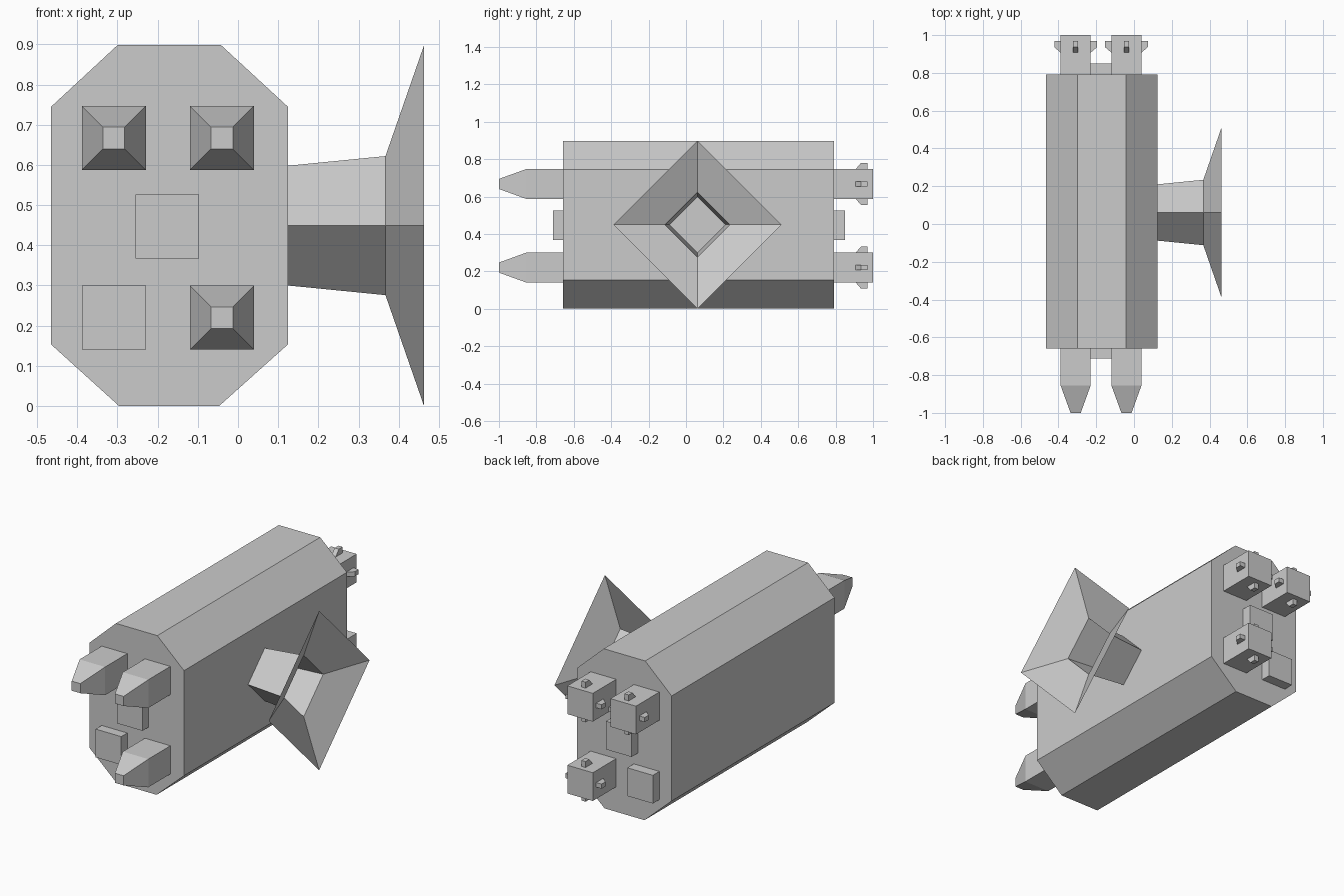
import bpy, bmesh
from math import cos, sin, pi
from mathutils import Matrix, Vector

if "Cube" in bpy.data.objects:
    bpy.data.objects.remove(bpy.data.objects["Cube"], do_unlink=True)

grey = bpy.data.materials.new("light grey")
grey.use_nodes = True
grey.diffuse_color = (0.6, 0.6, 0.6, 1)
grey.node_tree.nodes["Principled BSDF"].inputs["Base Color"].default_value = (0.6, 0.6, 0.6, 1)


def loft(name, rings, caps=True):
    """Join matching rings of points into a flat-faced shell."""
    bm = bmesh.new()
    loops = [[bm.verts.new(p) for p in ring] for ring in rings]
    n = len(loops[0])
    for a, b in zip(loops, loops[1:]):
        for i in range(n):
            j = (i + 1) % n
            bm.faces.new((a[i], a[j], b[j], b[i]))
    if caps:
        bm.faces.new(loops[0])
        bm.faces.new(loops[-1])
    bmesh.ops.recalc_face_normals(bm, faces=bm.faces)
    mesh = bpy.data.meshes.new(name)
    bm.to_mesh(mesh)
    bm.free()
    mesh.materials.append(grey)
    obj = bpy.data.objects.new(name, mesh)
    bpy.context.collection.objects.link(obj)
    return obj


def square(x, y, z, half):
    """Square ring facing along y."""
    return [(x + sx * half, y, z + sz * half)
            for sx, sz in ((-1, -1), (1, -1), (1, 1), (-1, 1))]


# Long octagonal hull
FRONT, BACK = -0.658, 0.792
profile = [(-0.465, 0.153), (-0.465, 0.745), (-0.3, 0.898), (-0.042, 0.898),
           (0.124, 0.745), (0.124, 0.153), (-0.047, 0), (-0.296, 0)]
loft("hull", [[(x, y, z) for x, z in profile] for y in (FRONT, BACK)])

# Shallow blocks standing out of both hull ends
HALF = 0.0795
LEFT_X, RIGHT_X, UPPER_Z, LOWER_Z = -0.309, -0.04, 0.667, 0.22
for name, x, z in (("centre_block", -0.176, 0.447), ("corner_block", LEFT_X, LOWER_Z)):
    loft(name, [square(x, y, z, HALF) for y in (-0.712, 0.85)])

# Three tapered pods, each with a rear housing and four wedge lugs
pods = (("upper_right", LEFT_X, UPPER_Z), ("upper_left", RIGHT_X, UPPER_Z),
        ("lower_left", RIGHT_X, LOWER_Z))
for label, x, z in pods:
    loft(label + "_pod", [square(x, -1, z, 0.027), square(x, -0.855, z, HALF),
                          square(x, FRONT + 0.02, z, HALF)])
    loft(label + "_rear_housing", [square(x, y, z, HALF) for y in (BACK - 0.02, 1)])
    wedge = [(0.906, 0.078), (0.936, 0.113), (0.97, 0.113), (0.97, 0.078)]
    for k in range(4):
        turn = Matrix.Translation((x, 0, z)) @ Matrix.Rotation(k * pi / 2, 4, "Y")
        loft(f"{label}_lug_{k + 1}",
             [[turn @ Vector((w, y, h)) for y, h in wedge] for w in (-0.013, 0.013)])

# Open diamond horn on the left side: flared throat, then a wide dish
throat_and_dish = ((0.124, 0.149), (0.367, 0.173), (0.463, 0.449))
loft("side_horn", [[(x, 0.061 + r * cos(k * pi / 2), 0.449 + r * sin(k * pi / 2))
                    for k in range(4)] for x, r in throat_and_dish], caps=False)
